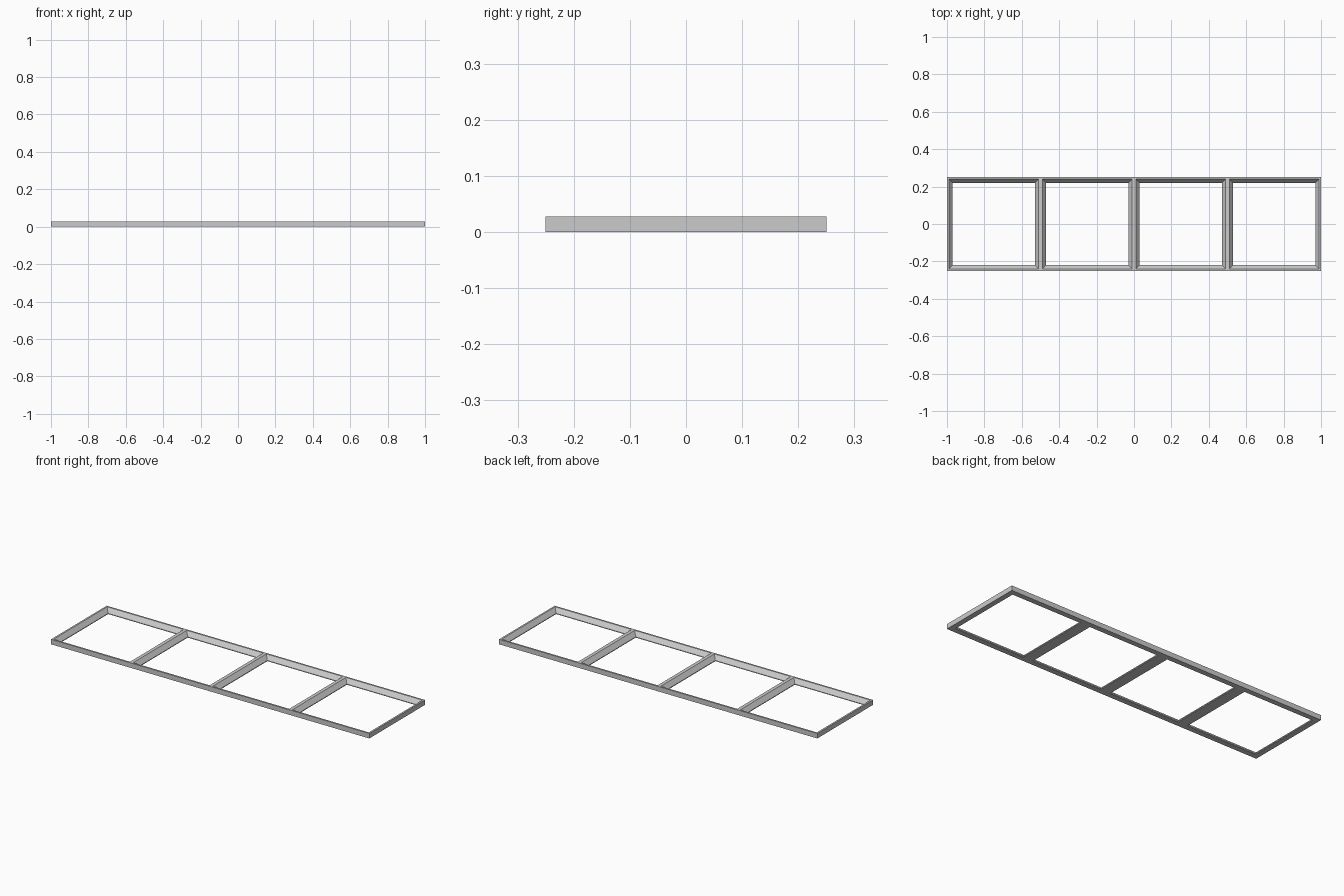
import bpy, bmesh

cube = bpy.data.objects.get("Cube")
if cube:
    bpy.data.objects.remove(cube, do_unlink=True)

HALF_X, HALF_Y, HEIGHT = 1.0, 0.25, 0.028
RIM, FOOT, LIP = 0.01, 0.03, 0.004   # top width, bottom width, lip height
BAYS = 4

grey = bpy.data.materials.new("light grey")
grey.use_nodes = True
grey.diffuse_color = (0.6, 0.6, 0.6, 1)
grey.node_tree.nodes["Principled BSDF"].inputs["Base Color"].default_value = (0.6, 0.6, 0.6, 1)


def add_bay(bm, x0, x1):
    """One rectangular bay with a sloped inner wall and a thin bottom lip."""
    def ring(inset, z):
        a, b, c = x0 + inset, x1 - inset, HALF_Y - inset
        return [bm.verts.new(p) for p in ((a, -c, z), (b, -c, z), (b, c, z), (a, c, z))]

    rings = [ring(0, 0), ring(0, HEIGHT), ring(RIM, HEIGHT), ring(FOOT, LIP), ring(FOOT, 0)]
    for low, high in zip(rings, rings[1:] + rings[:1]):
        for i in range(4):
            j = (i + 1) % 4
            # bays share an open joint, so only the outer ends get a wall
            at_joint = low is rings[0] and ((i == 1 and x1 < HALF_X) or (i == 3 and x0 > -HALF_X))
            if not at_joint:
                bm.faces.new((low[i], low[j], high[j], high[i]))


# Four bays welded into one ladder frame
bm = bmesh.new()
width = 2 * HALF_X / BAYS
for n in range(BAYS):
    add_bay(bm, -HALF_X + n * width, -HALF_X + (n + 1) * width)
bmesh.ops.remove_doubles(bm, verts=bm.verts, dist=0.0001)
bmesh.ops.recalc_face_normals(bm, faces=bm.faces)
mesh = bpy.data.meshes.new("ladder_frame")
bm.to_mesh(mesh)
bm.free()
mesh.materials.append(grey)
bpy.context.collection.objects.link(bpy.data.objects.new("ladder_frame", mesh))
